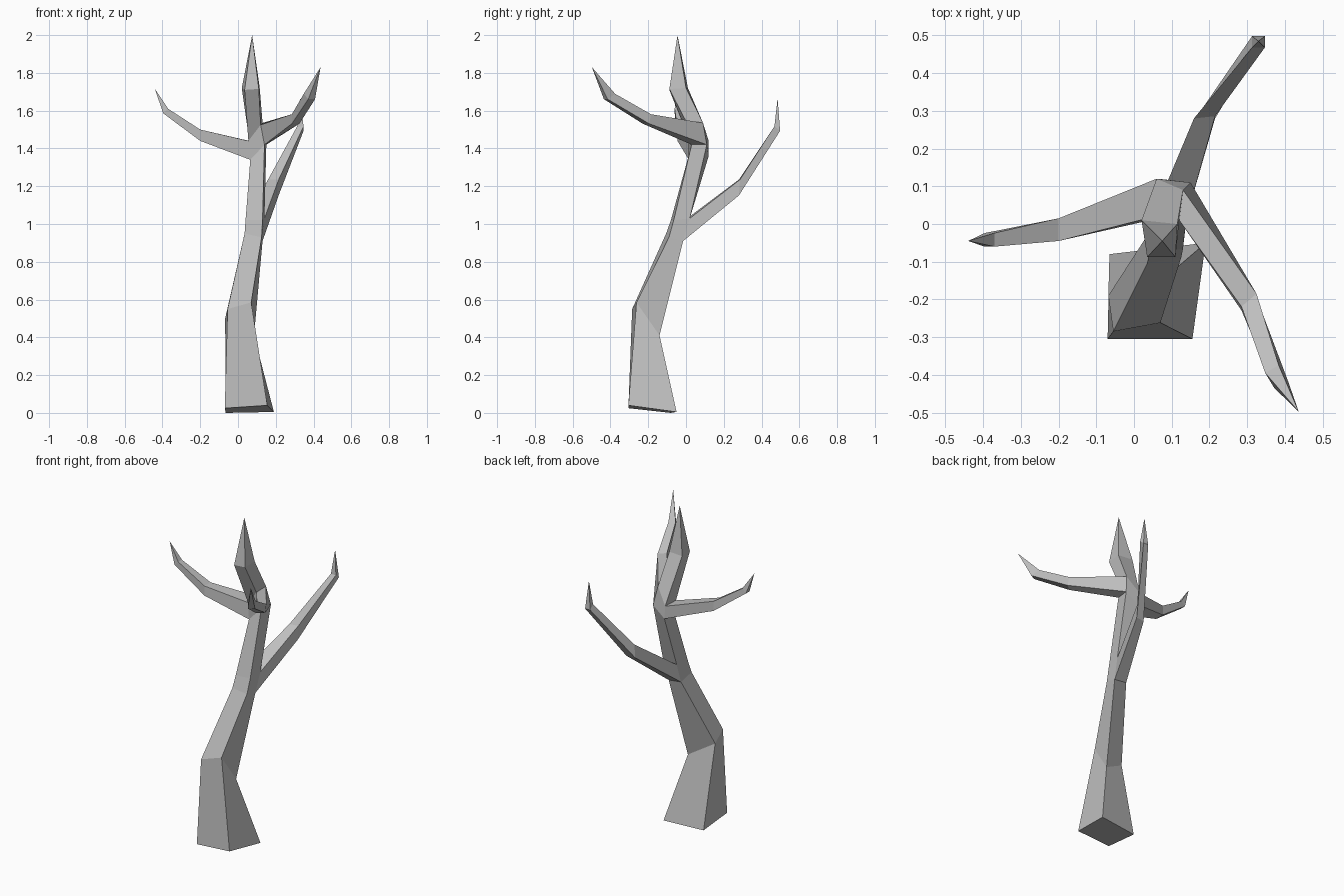
import bpy
import bmesh
from mathutils import Vector

# Remove the default cube only
default_cube = bpy.data.objects.get("Cube")
if default_cube:
    bpy.data.objects.remove(default_cube, do_unlink=True)


def make_material(name, colour):
    material = bpy.data.materials.new(name)
    material.use_nodes = True
    material.diffuse_color = colour
    material.node_tree.nodes["Principled BSDF"].inputs["Base Color"].default_value = colour
    return material


bm = bmesh.new()


def add_ring(corners):
    return [bm.verts.new(corner) for corner in corners]


def bridge(lower, upper):
    """Join two four-cornered rings and return the side faces in corner order."""
    faces = []
    for side in range(4):
        following = (side + 1) % 4
        faces.append(bm.faces.new((lower[side], lower[following],
                                   upper[following], upper[side])))
    return faces


def close_to_point(ring, point):
    tip = bm.verts.new(point)
    for side in range(4):
        bm.faces.new((ring[side], ring[(side + 1) % 4], tip))


def section(centre, side, up):
    """Corners of a branch section from its centre and two half-width vectors."""
    centre, side, up = Vector(centre), Vector(side), Vector(up)
    return [centre - side - up, centre + side - up,
            centre + side + up, centre - side + up]


def grow_branch(face, sections, tip):
    """Replace a trunk face with a tapering branch that grows out of it."""
    ring = list(face.verts)
    bm.faces.remove(face)
    for centre, side, up in sections:
        next_ring = add_ring(section(centre, side, up))
        bridge(ring, next_ring)
        ring = next_ring
    close_to_point(ring, tip)


# Trunk rings, each listed front left, front right, back right, back left as drawn
trunk_sections = {
    "foot": [(-.07, -.305, .025), (.155, -.305, .04), (.19, -.05, .005), (-.065, -.08, 0)],
    "knee": [(-.055, -.285, .55), (.07, -.262, .585), (.085, -.14, .41), (-.068, -.19, .5)],
    "fork_low": [(.035, -.105, .95), (.125, -.09, .93), (.13, -.015, .91), (.045, -.015, .92)],
    "fork_high": [(.04, -.08, 1.02), (.13, -.065, 1.02), (.14, .02, 1.03), (.05, .02, 1.04)],
    "crown_low": [(.065, .015, 1.34), (.14, .03, 1.42), (.15, .11, 1.42), (.065, .12, 1.36)],
    "crown_high": [(.055, .02, 1.44), (.12, .01, 1.525), (.13, .09, 1.535), (.06, .12, 1.44)],
    "spire": [(.035, -.088, 1.71), (.11, -.088, 1.715), (.115, 0, 1.72), (.02, .01, 1.72)],
}

rings = [add_ring(corners) for corners in trunk_sections.values()]
bm.faces.new(list(reversed(rings[0])))
bands = {name: bridge(lower, upper)
         for name, lower, upper in zip(trunk_sections, rings, rings[1:])}
close_to_point(rings[-1], (.075, -.045, 2))

RIGHT_SIDE, BACK_SIDE, LEFT_SIDE = 1, 2, 3

# Rear branch from the lower fork
grow_branch(bands["fork_low"][BACK_SIDE], [
    ((.187, .28, 1.193), (-.028, -.003, 0), (0, .003, .042)),
    ((.33, .483, 1.505), (-.017, 0, 0), (0, -.015, .012)),
], (.33, .485, 1.665))

# Side branch from the crown
grow_branch(bands["crown_low"][LEFT_SIDE], [
    ((-.2, -.015, 1.47), (0, -.03, 0), (0, 0, .03)),
    ((-.383, -.042, 1.598), (0, -.018, 0), (.013, 0, .012)),
], (-.44, -.045, 1.715))

# Forward branch from the crown
grow_branch(bands["crown_low"][RIGHT_SIDE], [
    ((.305, -.207, 1.556), (.02, .017, 0), (0, .005, .025)),
    ((.378, -.405, 1.675), (.018, .01, 0), (-.012, .02, .014)),
], (.437, -.498, 1.83))

# Finish the flat-shaded tree
bmesh.ops.recalc_face_normals(bm, faces=bm.faces[:])
mesh = bpy.data.meshes.new("bare_tree")
bm.to_mesh(mesh)
bm.free()
mesh.materials.append(make_material("grey bark", (.52, .52, .52, 1)))
tree = bpy.data.objects.new("bare_tree", mesh)
bpy.context.scene.collection.objects.link(tree)
